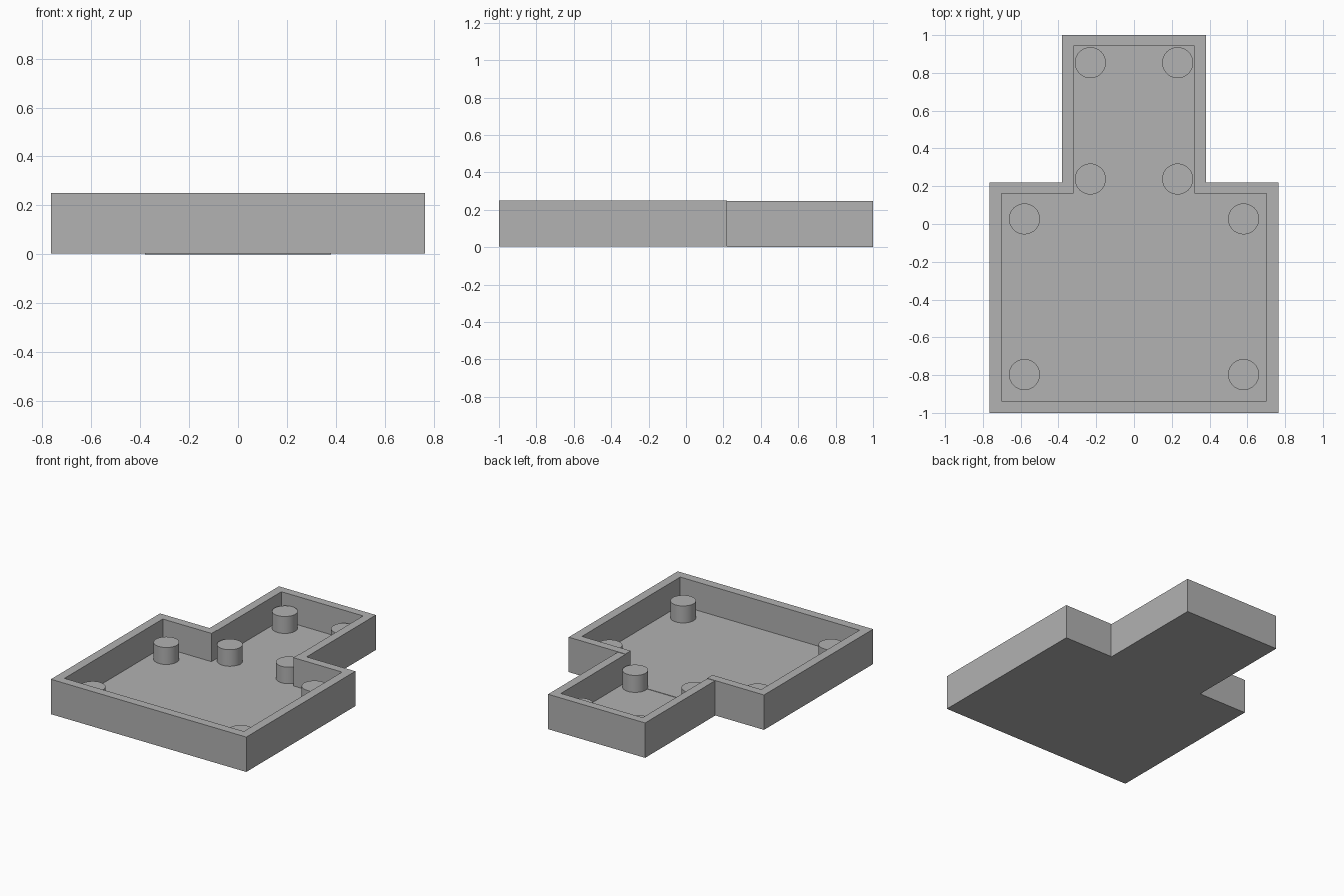
import bpy
import bmesh

if "Cube" in bpy.data.objects:
    bpy.data.objects.remove(bpy.data.objects["Cube"])

grey = bpy.data.materials.new("mid grey")
grey.diffuse_color = (0.445, 0.445, 0.445, 1)
grey.use_nodes = True
grey.node_tree.nodes["Principled BSDF"].inputs["Base Color"].default_value = grey.diffuse_color

FLOOR, PEG_TOP, RIM = 0.05, 0.17, 0.25
SEAM, STEP = 0.22, 0.003


def mirrored(half):
    """Complete an open path, given its left half, across x = 0."""
    return half + [(-x, y) for x, y in reversed(half)]


def tray(name, outer, inner, z0, z1, floor):
    """Walled tray whose paths start and end on the seam."""
    bm = bmesh.new()

    def ring(path, z):
        return [bm.verts.new((x, y, z)) for x, y in path]
    bottom, top = ring(outer, z0), ring(outer, z1)
    rim, base = ring(inner, z1), ring(inner, floor)
    # wall sides
    for low, high in ((bottom, top), (base, rim)):
        for i in range(len(low) - 1):
            bm.faces.new((low[i], low[i + 1], high[i + 1], high[i]))
    # underside, floor, rim and the end that meets the other tray
    bm.faces.new(bottom)
    bm.faces.new(base)
    bm.faces.new(top + rim[::-1])
    bm.faces.new((bottom[0], top[0], rim[0], base[0],
                  base[-1], rim[-1], top[-1], bottom[-1]))
    bmesh.ops.recalc_face_normals(bm, faces=bm.faces)
    mesh = bpy.data.meshes.new(name)
    bm.to_mesh(mesh)
    bm.free()
    mesh.materials.append(grey)
    bpy.context.collection.objects.link(bpy.data.objects.new(name, mesh))


# Wide front tray
tray("front_tray",
     mirrored([(-0.38, SEAM), (-0.765, SEAM), (-0.765, -1)]),
     mirrored([(-0.32, SEAM), (-0.32, 0.161), (-0.702, 0.161), (-0.702, -0.938)]),
     STEP, RIM, FLOOR)

# Narrow rear tray, a hair lower
tray("rear_tray",
     mirrored([(-0.38, SEAM), (-0.38, 1)]),
     mirrored([(-0.32, SEAM), (-0.32, 0.942)]),
     0, RIM - STEP, FLOOR - STEP)

# Round support pegs
pegs = {"front": (0.58, (-0.797, 0.027)), "rear": (0.231, (0.238, 0.854))}
for part, (px, ys) in pegs.items():
    drop = STEP if part == "rear" else 0
    low, high = FLOOR - 0.006, PEG_TOP - drop
    for y in ys:
        for x in (-px, px):
            bpy.ops.mesh.primitive_cylinder_add(
                vertices=40, radius=0.082, depth=high - low,
                location=(x, y, (low + high) / 2))
            peg = bpy.context.object
            peg.name = part + "_peg"
            peg.data.materials.append(grey)
            bpy.ops.object.shade_smooth_by_angle()
